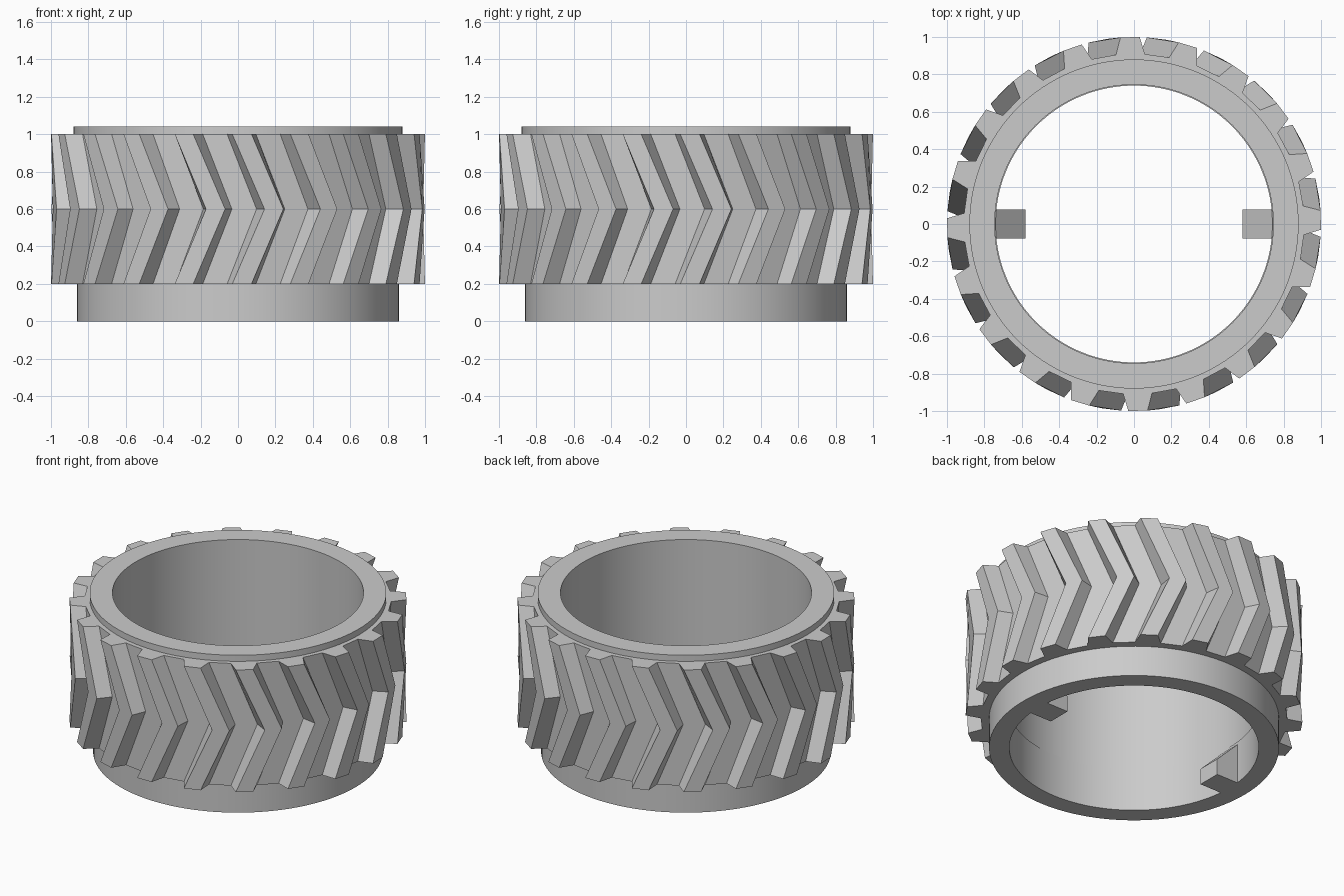
import bpy, bmesh
from math import sin, cos, radians, tau

cube = bpy.data.objects.get("Cube")
if cube:
    bpy.data.objects.remove(cube)

# Single grey material
grey = bpy.data.materials.new("plain_grey")
grey.use_nodes = True
colour = (0.6, 0.6, 0.6, 1)
grey.diffuse_color = colour
grey.node_tree.nodes["Principled BSDF"].inputs["Base Color"].default_value = colour


def finish(name, bm, smooth=False):
    bmesh.ops.recalc_face_normals(bm, faces=bm.faces)
    mesh = bpy.data.meshes.new(name)
    bm.to_mesh(mesh)
    bm.free()
    mesh.materials.append(grey)
    obj = bpy.data.objects.new(name, mesh)
    bpy.context.collection.objects.link(obj)
    if smooth:
        bpy.ops.object.select_all(action='DESELECT')
        obj.select_set(True)
        bpy.context.view_layer.objects.active = obj
        bpy.ops.object.shade_smooth_by_angle(angle=radians(30))
    return obj


def join_loops(bm, loops, closed):
    """Skin quads between neighbouring vertex loops."""
    pairs = list(zip(loops, loops[1:] + loops[:1]))
    for a, b in pairs if closed else pairs[:-1]:
        for i in range(len(a)):
            j = (i + 1) % len(a)
            bm.faces.new((a[i], a[j], b[j], b[i]))


# Ring body: lathed section with lower collar, upper rim and a fine bore step
SEGMENTS = 128
section = [(0.74, 0), (0.86, 0), (0.86, 0.6), (0.88, 0.6), (0.88, 1.04),
           (0.745, 1.04), (0.745, 0.28), (0.74, 0.28)]
bm = bmesh.new()
rings = [[bm.verts.new((r * cos(tau * i / SEGMENTS), r * sin(tau * i / SEGMENTS), z))
          for i in range(SEGMENTS)] for r, z in section]
join_loops(bm, rings, closed=True)
finish("ring_body", bm, smooth=True)

# Herringbone teeth: trapezoid tooth outline, twisted to mid height and back
TEETH, ROOT, TIP, CORE = 20, 0.91, 1.0, 0.8
tooth = [(-4.85, ROOT), (-2.95, TIP), (2.95, TIP), (4.85, ROOT)]


def gear_loop(bm, z, twist, core=False):
    return [bm.verts.new((r * cos(a), r * sin(a), z))
            for t in range(TEETH)
            for offset, radius in tooth
            for a, r in [(radians(t * 360 / TEETH + offset + twist),
                          CORE if core else radius)]]


bm = bmesh.new()
START, SHIFT = 1.2, 9.9
levels = [(0.2, START), (0.6, START + SHIFT), (1.0, START)]
loops = [gear_loop(bm, z, twist) for z, twist in levels]
loops.insert(0, gear_loop(bm, 0.2, START, core=True))
loops.append(gear_loop(bm, 1.0, START, core=True))
join_loops(bm, loops, closed=True)
finish("herringbone_teeth", bm)

# Two wedge lugs inside the bore, sloping down towards the centre
lug_profile = [(0.58, 0), (0.76, 0), (0.76, 0.285), (0.58, 0.105)]
for side, name in ((1, "left_lug"), (-1, "right_lug")):
    bm = bmesh.new()
    ends = [[bm.verts.new((side * x, y, z)) for x, z in lug_profile]
            for y in (-0.077, 0.077)]
    join_loops(bm, ends, closed=False)
    for end in ends:
        bm.faces.new(end)
    finish(name, bm)
